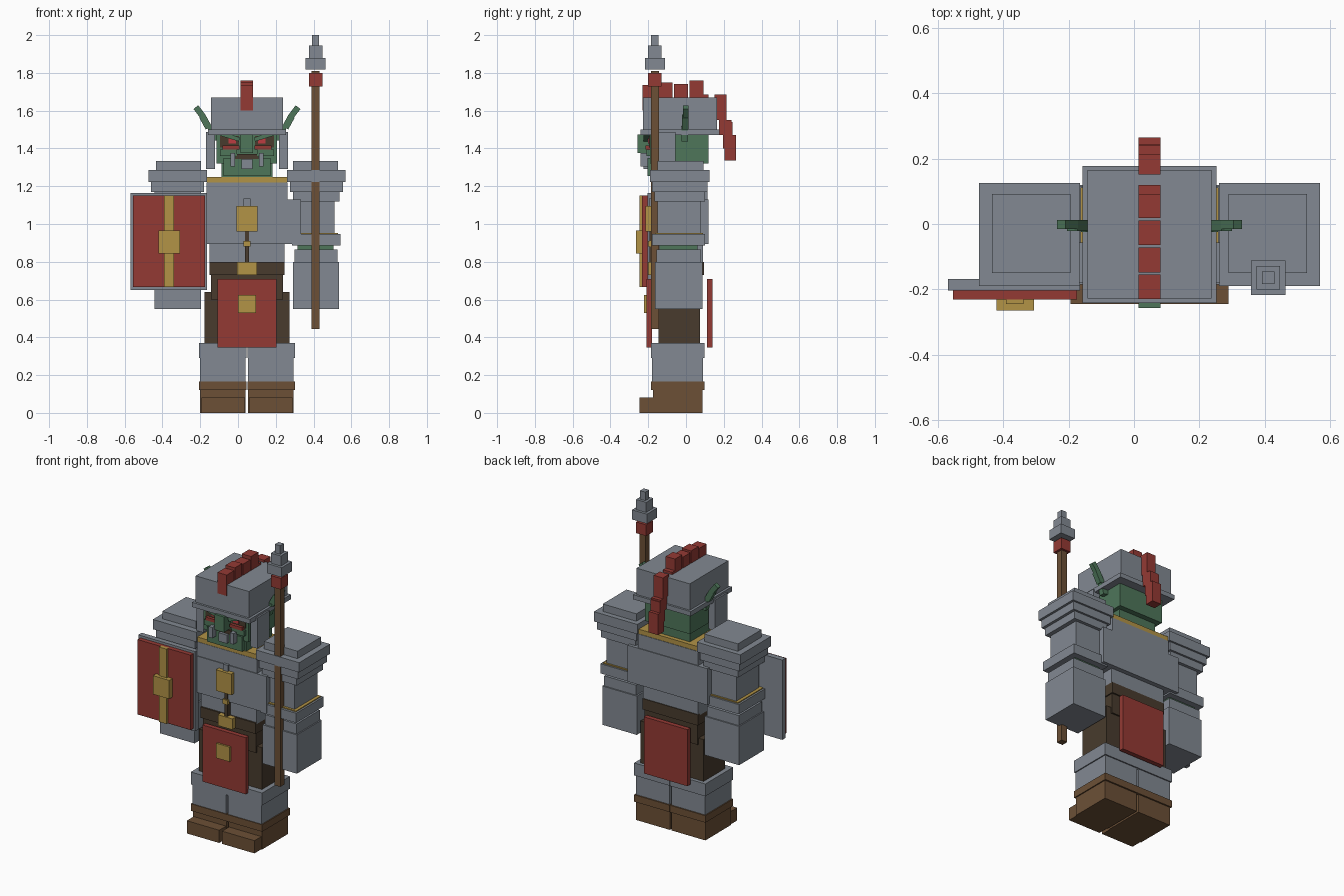
import bpy, math
from mathutils import Matrix, Vector

C = 0.0475  # symmetry plane of the body (shield shifts the whole off centre)


def mat(name, r, g, b):
    lin = lambda c: ((c / 255 + 0.055) / 1.055) ** 2.4
    m = bpy.data.materials.new(name)
    m.diffuse_color = (lin(r), lin(g), lin(b), 1)
    return m


STEEL = mat("steel grey", 130, 137, 146)
RED = mat("cloth red", 148, 58, 52)
GREEN = mat("skin green", 78, 118, 90)
BROWN = mat("leather brown", 108, 80, 54)
DARK = mat("dark leather", 72, 59, 45)
GOLD = mat("brass gold", 178, 147, 70)
EYE = mat("eye red", 190, 60, 65)


def box(name, m, x, y, z, tilt=0):
    """Box from (min, max) ranges, optionally tilted about its own y axis."""
    c = Vector([(a + b) / 2 for a, b in (x, y, z)])
    h = [(b - a) / 2 for a, b in (x, y, z)]
    rot = Matrix.Rotation(tilt, 3, 'Y')
    v = [c + rot @ Vector((i * h[0], j * h[1], k * h[2]))
         for i in (-1, 1) for j in (-1, 1) for k in (-1, 1)]
    f = [(0, 1, 3, 2), (4, 6, 7, 5), (0, 4, 5, 1), (2, 3, 7, 6), (0, 2, 6, 4), (1, 5, 7, 3)]
    me = bpy.data.meshes.new(name)
    me.from_pydata(v, [], f)
    me.materials.append(m)
    ob = bpy.data.objects.new(name, me)
    bpy.context.collection.objects.link(ob)
    return ob


def pair(name, m, x, y, z, tilt=0):
    """Box on the +x side plus its mirror across the body plane."""
    box(name + "_left", m, x, y, z, tilt)
    box(name + "_right", m, (2 * C - x[1], 2 * C - x[0]), y, z, -tilt)


def mid(name, m, w, y, z):
    """Box centred on the body plane with half width w."""
    box(name, m, (C - w, C + w), y, z)


# Legs
pair("boot", BROWN, (.054, .295), (-.175, .088), (0, .125))
pair("boot_toe", BROWN, (.058, .289), (-.245, -.17), (0, .082))
pair("boot_cuff", BROWN, (.049, .302), (-.185, .098), (.12, .165))
pair("greave", STEEL, (.054, .295), (-.18, .09), (.16, .30))
pair("knee_guard", STEEL, (.049, .302), (-.185, .098), (.29, .37))
pair("thigh", DARK, (.048, .273), (-.145, .075), (.36, .64))

# Waist
mid("hips", DARK, .19, (-.155, .085), (.60, .74))
mid("belt", DARK, .198, (-.17, .095), (.73, .80))
mid("belt_buckle", GOLD, .052, (-.20, -.165), (.73, .80))
mid("front_tabard", RED, .155, (-.21, -.18), (.345, .71))
mid("back_tabard", RED, .155, (.11, .14), (.345, .71))
mid("tabard_clasp", GOLD, .048, (-.222, -.205), (.53, .625))

# Torso
mid("abdomen", STEEL, .198, (-.16, .09), (.79, .91))
mid("chest_plate", STEEL, .285, (-.185, .12), (.895, 1.13))
mid("upper_chest", STEEL, .215, (-.18, .115), (1.12, 1.22))
mid("collar_trim", GOLD, .212, (-.178, .112), (1.215, 1.25))
mid("chest_strap", DARK, .011, (-.192, -.155), (.80, 1.12))
mid("strap_stud", STEEL, .018, (-.197, -.18), (1.09, 1.135))
mid("strap_bead", GOLD, .018, (-.20, -.18), (.88, .91))
mid("medallion", GOLD, .055, (-.215, -.185), (.96, 1.095))

# Arms, stacked from shoulder to gauntlet
pair("pauldron_cap", STEEL, (.29, .53), (-.15, .092), (1.28, 1.333))
pair("pauldron_top", STEEL, (.26, .57), (-.19, .125), (1.222, 1.285))
pair("pauldron_middle", STEEL, (.275, .555), (-.18, .113), (1.17, 1.222))
pair("pauldron_lower", STEEL, (.29, .537), (-.168, .10), (1.12, 1.17))
pair("upper_arm", STEEL, (.30, .51), (-.15, .08), (.94, 1.13))
pair("elbow_trim", GOLD, (.305, .53), (-.165, .09), (.94, .953))
pair("elbow_guard", STEEL, (.285, .542), (-.18, .10), (.885, .947))
pair("forearm", GREEN, (.315, .505), (-.14, .06), (.84, .90))
pair("gauntlet_cuff", STEEL, (.30, .528), (-.155, .08), (.79, .865))
pair("gauntlet", STEEL, (.29, .536), (-.165, .088), (.55, .80))

# Head
mid("neck", GREEN, .135, (-.175, .085), (1.24, 1.33))
mid("head", GREEN, .16, (-.19, .12), (1.32, 1.49))
mid("jaw", GREEN, .125, (-.205, -.15), (1.255, 1.35))
mid("nose", GREEN, .033, (-.258, -.18), (1.375, 1.475))
mid("mouth", DARK, .06, (-.208, -.185), (1.345, 1.37))
mid("lower_teeth", STEEL, .03, (-.225, -.19), (1.29, 1.345))
pair("tusk", STEEL, (.11, .136), (-.24, -.18), (1.305, 1.375))
pair("cheek", GREEN, (.10, .19), (-.21, -.18), (1.36, 1.395))
pair("brow", GREEN, (.085, .19), (-.225, -.18), (1.452, 1.474), -.3)
pair("eye_socket", DARK, (.09, .19), (-.195, -.185), (1.405, 1.465))
pair("eye", EYE, (.105, .145), (-.20, -.185), (1.425, 1.462))
pair("war_paint", RED, (.088, .178), (-.214, -.185), (1.395, 1.415))

# Curving ears
pair("ear_base", GREEN, (.20, .25), (-.025, .01), (1.44, 1.52), .2)
pair("ear_middle", GREEN, (.249, .285), (-.022, .012), (1.505, 1.575), .5)
pair("ear_tip", GREEN, (.283, .315), (-.015, .012), (1.562, 1.625), .65)

# Helmet
mid("helmet_dome", STEEL, .19, (-.228, .165), (1.495, 1.67))
mid("helmet_rim", STEEL, .206, (-.242, .178), (1.47, 1.50))
pair("cheek_guard", STEEL, (.217, .264), (-.18, -.056), (1.29, 1.488))

# Crest: (y range, z range) of each plume block
plume = [((-.23, -.155), (1.60, 1.735)), ((-.148, -.072), (1.66, 1.75)),
         ((-.064, .01), (1.66, 1.742)), ((.018, .092), (1.66, 1.76)),
         ((.085, .12), (1.66, 1.685)), ((.152, .215), (1.55, 1.685)),
         ((.175, .24), (1.47, 1.55)), ((.195, .245), (1.40, 1.54)),
         ((.205, .265), (1.335, 1.47))]
for i, (y, z) in enumerate(plume):
    mid("crest_%d" % (i + 1), RED, .033, y, z)

# Shield on the right arm
box("shield_back", STEEL, (-.57, -.165), (-.203, -.168), (.65, 1.165))
box("shield_face", RED, (-.555, -.175), (-.232, -.20), (.667, 1.15))
box("shield_stripe", GOLD, (-.392, -.338), (-.245, -.22), (.667, 1.15))
box("shield_boss", GOLD, (-.422, -.306), (-.265, -.22), (.845, .965))


# Spear in the left hand
def spear(name, m, r, z0, z1):
    box(name, m, (.411 - r, .411 + r), (-.165 - r, -.165 + r), (z0, z1))


spear("spear_shaft", BROWN, .021, .445, 1.81)
spear("spear_binding", RED, .036, 1.728, 1.80)
spear("spear_base", STEEL, .053, 1.818, 1.88)
spear("spear_blade", STEEL, .036, 1.875, 1.945)
spear("spear_point", STEEL, .019, 1.94, 2.0)
